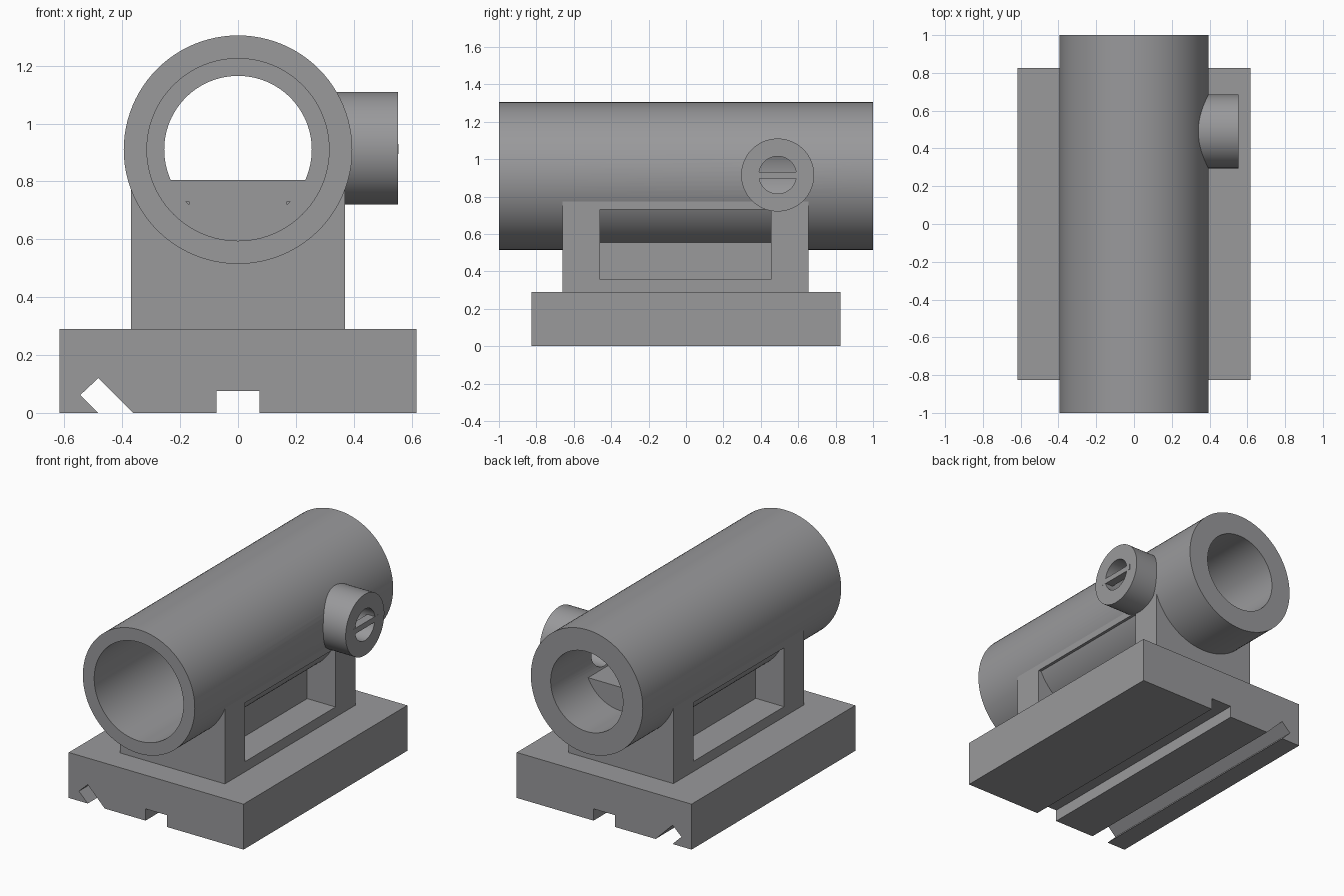
import bpy, bmesh, math
from mathutils import Matrix

if "Cube" in bpy.data.objects:
    bpy.data.objects.remove(bpy.data.objects["Cube"])

metal = bpy.data.materials.new("grey_metal")
metal.diffuse_color = (0.32, 0.32, 0.33, 1)
metal.use_nodes = True
metal.node_tree.nodes["Principled BSDF"].inputs["Base Color"].default_value = metal.diffuse_color
AXIS_Z = 0.91            # height of the barrel axis
BOSS = (0.49, 0.915)     # y, z of the side boss


def finish(name, bm):
    me = bpy.data.meshes.new(name)
    bm.to_mesh(me)
    bm.free()
    ob = bpy.data.objects.new(name, me)
    bpy.context.collection.objects.link(ob)
    me.materials.append(metal)
    return ob


def box(name, lo, hi):
    bm = bmesh.new()
    size = [b - a for a, b in zip(lo, hi)]
    mid = [(a + b) / 2 for a, b in zip(lo, hi)]
    bmesh.ops.create_cube(bm, size=1, matrix=Matrix.Translation(mid) @ Matrix.Diagonal((*size, 1)))
    return finish(name, bm)


def cylinder(name, radius, axis, start, end, centre):
    """Cylinder along x or y; centre gives the other two coordinates."""
    bm = bmesh.new()
    mid = (start + end) / 2
    if axis == 'y':
        mat = Matrix.Translation((centre[0], mid, centre[1])) @ Matrix.Rotation(math.pi / 2, 4, 'X')
    else:
        mat = Matrix.Translation((mid, *centre)) @ Matrix.Rotation(math.pi / 2, 4, 'Y')
    bmesh.ops.create_cone(bm, cap_ends=True, segments=96, radius1=radius, radius2=radius,
                          depth=end - start, matrix=mat)
    return finish(name, bm)


def extrude_y(name, profile, y0, y1):
    bm = bmesh.new()
    face = bm.faces.new([bm.verts.new((x, y0, z)) for x, z in profile])
    ext = bmesh.ops.extrude_face_region(bm, geom=[face])
    verts = [v for v in ext['geom'] if isinstance(v, bmesh.types.BMVert)]
    bmesh.ops.translate(bm, verts=verts, vec=(0, y1 - y0, 0))
    bmesh.ops.recalc_face_normals(bm, faces=bm.faces)
    return finish(name, bm)


def cut(ob, *cutters):
    for c in cutters:
        m = ob.modifiers.new("cut", 'BOOLEAN')
        m.operation = 'DIFFERENCE'
        m.solver = 'EXACT'
        m.object = c
    bpy.context.view_layer.objects.active = ob
    for m in list(ob.modifiers):
        bpy.ops.object.modifier_apply(modifier=m.name)


# Cutters: stepped bore and boss hole
wide_bore = cylinder("wide_bore_cutter", 0.315, 'y', -1.2, 0.1, (0, AXIS_Z))
narrow_bore = cylinder("narrow_bore_cutter", 0.255, 'y', -0.1, 1.2, (0, AXIS_Z))
boss_hole = cylinder("boss_hole_cutter", 0.1, 'x', 0.05, 0.8, BOSS)
cutters = [wide_bore, narrow_bore, boss_hole]

# Barrel
barrel = cylinder("barrel", 0.395, 'y', -1, 1, (0, AXIS_Z))
cut(barrel, wide_bore, narrow_bore, boss_hole)

# Side boss with a flush bar across its hole
boss = cylinder("side_boss", 0.195, 'x', 0.29, 0.553, BOSS)
cut(boss, boss_hole)
bar = box("boss_bar", (0.5, 0.36, 0.895), (0.554, 0.62, 0.93))

# Pedestal with a recess in each side; its top reaches into the narrow bore
pedestal = box("pedestal", (-0.37, -0.66, 0.28), (0.37, 0.655, 0.805))
for side in (-1, 1):
    xs = sorted((side * 0.17, side * 0.5))
    cutters.append(box("recess_cutter", (xs[0], -0.46, 0.355), (xs[1], 0.455, 0.73)))
cut(pedestal, wide_bore, *cutters[-2:])

# Base with a centre slot and a slanted guide groove
base = box("base", (-0.617, -0.825, 0), (0.617, 0.825, 0.29))
slot = box("slot_cutter", (-0.075, -1, -0.1), (0.075, 1, 0.075))
groove = extrude_y("groove_cutter", [(-0.545, 0.062), (-0.483, 0.12), (-0.263, -0.1), (-0.383, -0.1)], -1, 1)
cutters += [slot, groove]
cut(base, slot, groove)

for c in cutters:
    bpy.data.objects.remove(c)

# Smooth round surfaces, sharp edges
for ob in (barrel, boss, bar, pedestal, base):
    bpy.ops.object.select_all(action='DESELECT')
    ob.select_set(True)
    bpy.context.view_layer.objects.active = ob
    bpy.ops.object.shade_smooth_by_angle(angle=math.radians(30))
